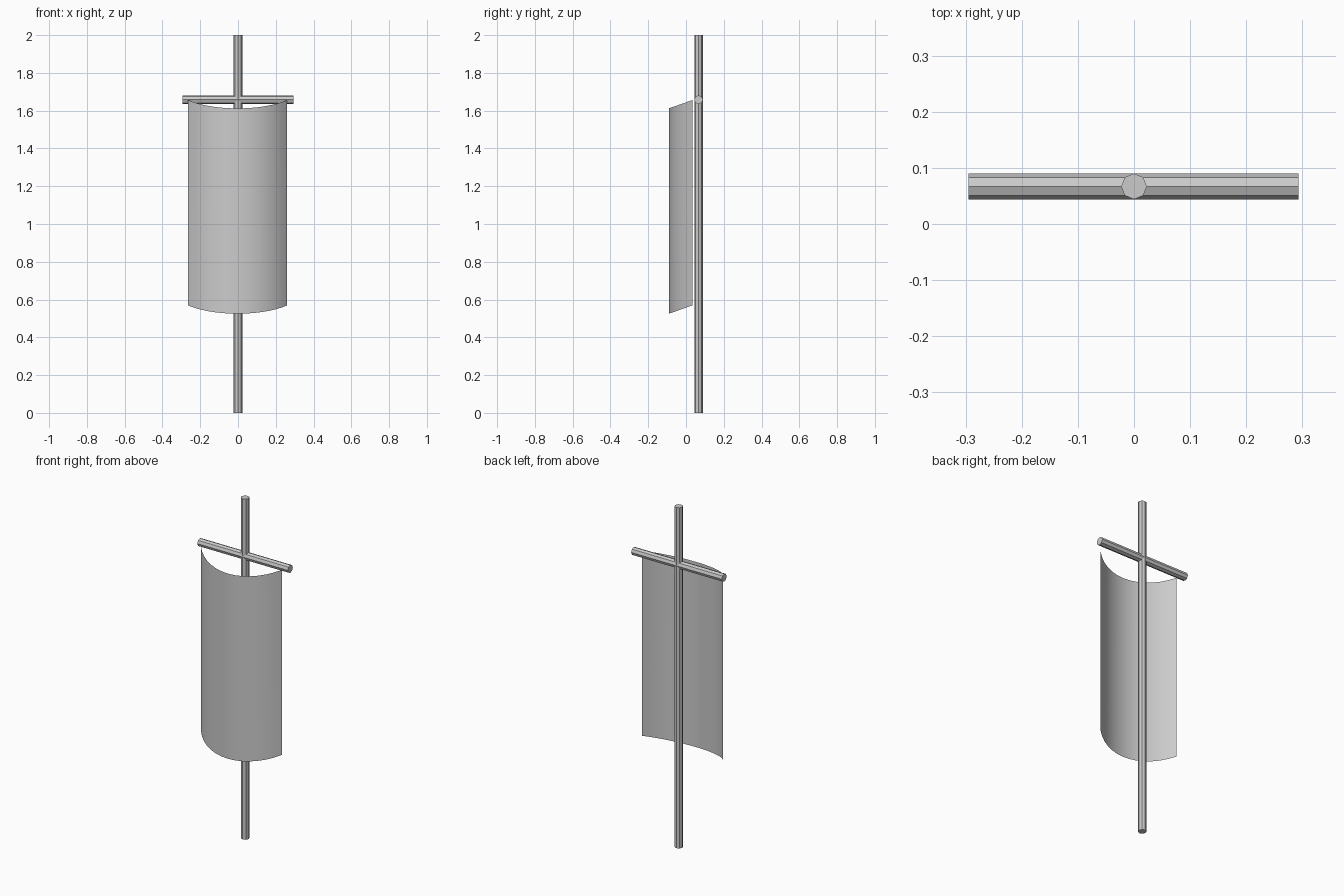
import bpy, bmesh, math

if "Cube" in bpy.data.objects:
    bpy.data.objects.remove(bpy.data.objects["Cube"])

grey = bpy.data.materials.new("plain_grey")
grey.diffuse_color = (0.6, 0.6, 0.6, 1)
grey.use_nodes = True
grey.node_tree.nodes["Principled BSDF"].inputs["Base Color"].default_value = grey.diffuse_color

POLE_Y, POLE_R = 0.067, 0.023


def rod(name, length, centre, rotation):
    """Eight-sided rod with flat faces."""
    bpy.ops.mesh.primitive_cylinder_add(vertices=8, radius=POLE_R, depth=length,
                                        location=centre, rotation=rotation)
    ob = bpy.context.object
    ob.name = name
    ob.data.materials.append(grey)
    return ob


# Upright pole and the crossbar that carries the cloth
rod("pole", 2.0, (0, POLE_Y, 1.0), (0, 0, 0))
rod("crossbar", 0.588, (-0.001, POLE_Y, 1.658), (0, math.pi / 2, 0))

# Billowing cloth: a thin sheet bent to an arc, sagging towards the middle
HALF_W, DEPTH, SAG, SEGMENTS = 0.2625, 0.125, 0.044, 14
radius = (HALF_W ** 2 + DEPTH ** 2) / (2 * DEPTH)
half_angle = math.asin(HALF_W / radius)

bm = bmesh.new()
columns = []
for i in range(SEGMENTS + 1):
    a = half_angle * (2 * i / SEGMENTS - 1)
    x = radius * math.sin(a) - 0.002
    bulge = radius * (1 - math.cos(a))      # 0 in the middle, DEPTH at the edges
    y = -0.091 + bulge
    lift = SAG * bulge / DEPTH
    columns.append([bm.verts.new((x, y, z + lift)) for z in (0.525, 1.612)])
for (b0, t0), (b1, t1) in zip(columns, columns[1:]):
    bm.faces.new((b0, b1, t1, t0))
mesh = bpy.data.meshes.new("banner_cloth")
bm.to_mesh(mesh)
bm.free()
mesh.materials.append(grey)
cloth = bpy.data.objects.new("banner_cloth", mesh)
bpy.context.collection.objects.link(cloth)

bpy.ops.object.select_all(action='DESELECT')
cloth.select_set(True)
bpy.context.view_layer.objects.active = cloth
bpy.ops.object.shade_smooth_by_angle(angle=math.radians(30))
